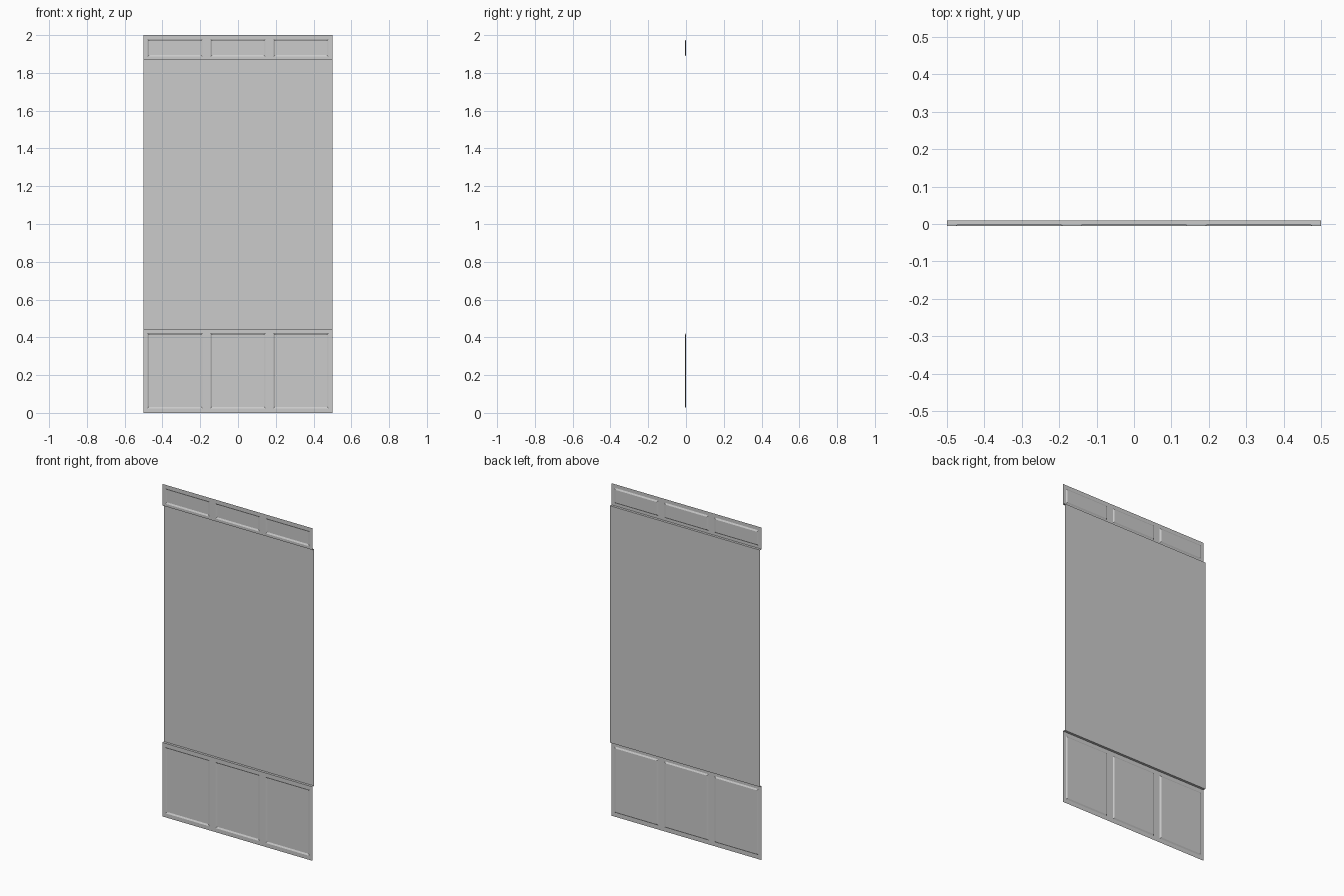
import bpy, bmesh

if "Cube" in bpy.data.objects:
    bpy.data.objects.remove(bpy.data.objects["Cube"])

FRONT, RECESS, BACK = -0.0055, -0.0005, 0.009   # y planes
BEVEL = 0.012
PITCH, HALF = 1 / 3, 0.146                    # panel spacing and half width
DADO, CORNICE, TOP = 0.445, 1.87, 2.0


def finish(name, bm):
    bmesh.ops.remove_doubles(bm, verts=bm.verts, dist=1e-5)
    mesh = bpy.data.meshes.new(name)
    bm.to_mesh(mesh)
    bm.free()
    bpy.context.collection.objects.link(bpy.data.objects.new(name, mesh))


def quad(bm, *pts):
    bm.faces.new([bm.verts.new(p) for p in pts])


def panelled_band(name, z0, z1, p0, p1, ledge_z):
    """Single-sided band z0..z1 with three recessed panels p0..p1 and a ledge to the wall."""
    bm = bmesh.new()
    xs = [-0.5] + [c * PITCH + s * HALF for c in (-1, 0, 1) for s in (-1, 1)] + [0.5]
    zs = [z0, p0, p1, z1]
    panels = []
    for i in range(len(xs) - 1):
        for j in range(3):
            a, b, c, d = xs[i], xs[i + 1], zs[j], zs[j + 1]
            f = bm.faces.new([bm.verts.new((x, FRONT, z))
                              for x, z in ((a, c), (b, c), (b, d), (a, d))])
            if i % 2 and j == 1:
                panels.append(f)
    bmesh.ops.remove_doubles(bm, verts=bm.verts, dist=1e-5)
    panels = [f for f in bm.faces if len(f.verts) == 4
              and p0 < f.calc_center_median().z < p1
              and min(abs(f.calc_center_median().x - c * PITCH) for c in (-1, 0, 1)) < 0.01]
    # sloped recess edges
    bmesh.ops.inset_individual(bm, faces=panels, thickness=BEVEL, depth=0)
    for f in panels:
        for v in f.verts:
            v.co.y = RECESS
    # ledge facing up for the dado, down for the cornice
    pts = [(-0.5, FRONT, ledge_z), (0.5, FRONT, ledge_z),
           (0.5, BACK, ledge_z), (-0.5, BACK, ledge_z)]
    quad(bm, *(pts if ledge_z == z1 else pts[::-1]))
    finish(name, bm)


panelled_band("lower_panelling", 0, DADO, 0.024, 0.422, DADO)
panelled_band("upper_panelling", CORNICE, TOP, 0.024 + 1.862, 1.978, CORNICE)

# plain wall between the bands
bm = bmesh.new()
quad(bm, (-0.5, BACK, DADO), (0.5, BACK, DADO), (0.5, BACK, CORNICE), (-0.5, BACK, CORNICE))
finish("wall_field", bm)
